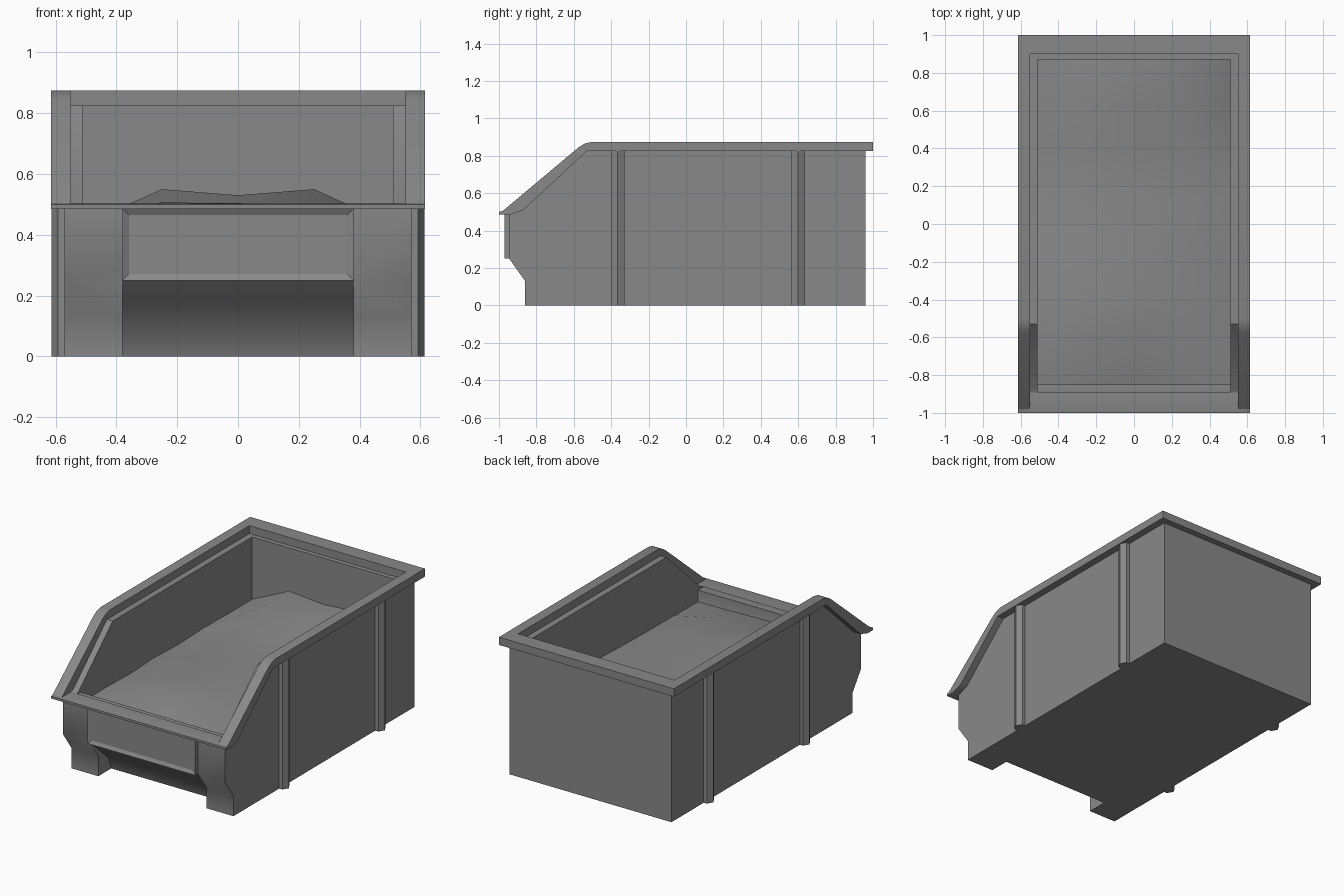
import bpy, bmesh, math, random

cube = bpy.data.objects.get("Cube")
if cube:
    bpy.data.objects.remove(cube, do_unlink=True)

# One grey plastic for everything
grey = bpy.data.materials.new("grey plastic")
grey.use_nodes = True
colour = (0.25, 0.25, 0.25, 1)
grey.diffuse_color = colour
grey.node_tree.nodes["Principled BSDF"].inputs["Base Color"].default_value = colour


def make(name, bm):
    bmesh.ops.recalc_face_normals(bm, faces=bm.faces)
    mesh = bpy.data.meshes.new(name)
    bm.to_mesh(mesh)
    bm.free()
    mesh.materials.append(grey)
    obj = bpy.data.objects.new(name, mesh)
    bpy.context.collection.objects.link(obj)
    return obj


def extrude_x(name, profile, half):
    """Extrude a (y, z) outline across x, from -half to +half."""
    bm = bmesh.new()
    face = bm.faces.new([bm.verts.new((-half, y, z)) for y, z in profile])
    out = bmesh.ops.extrude_face_region(bm, geom=[face])
    verts = [v for v in out["geom"] if isinstance(v, bmesh.types.BMVert)]
    bmesh.ops.translate(bm, verts=verts, vec=(2 * half, 0, 0))
    return make(name, bm)


def select(obj):
    bpy.ops.object.select_all(action="DESELECT")
    obj.select_set(True)
    bpy.context.view_layer.objects.active = obj


def carve(obj, cutter):
    mod = obj.modifiers.new("cut", "BOOLEAN")
    mod.operation, mod.solver, mod.object = "DIFFERENCE", "EXACT", cutter
    select(obj)
    bpy.ops.object.modifier_apply(modifier=mod.name)
    bpy.data.objects.remove(cutter, do_unlink=True)


def smooth(obj, degrees):
    select(obj)
    bpy.ops.object.shade_smooth_by_angle(angle=math.radians(degrees))


# Bin body: side outline, hollowed out, with a hand recess between the front feet
body = extrude_x("bin_body", [
    (0.96, 0), (0.96, 0.825), (-0.53, 0.825), (-0.87, 0.51), (-0.945, 0.485),
    (-0.945, 0.25), (-0.86, 0.13), (-0.86, 0)], 0.57)
carve(body, extrude_x("cavity", [
    (0.87, 0.04), (0.87, 1), (-1.1, 1), (-1.1, 0.495), (-0.85, 0.495),
    (-0.85, 0.35), (-0.68, 0.12), (-0.66, 0.04)], 0.51))
carve(body, extrude_x("hand_recess", [
    (-1.1, -0.1), (-1.1, 0.25), (-0.945, 0.25), (-0.86, 0.17), (-0.76, 0.08),
    (-0.73, 0), (-0.73, -0.1)], 0.38))
smooth(body, 40)

# Rim: overhanging band that follows the top and drops to the front lip
rim = extrude_x("rim", [
    (1, 0.825), (1, 0.875), (-0.5, 0.875), (-0.54, 0.866), (-0.575, 0.845),
    (-0.98, 0.505), (-1, 0.5), (-1, 0.485), (-0.94, 0.485), (-0.87, 0.51),
    (-0.53, 0.825)], 0.615)
carve(rim, extrude_x("rim_opening", [
    (0.9, 0), (0.9, 1), (-1.1, 1), (-1.1, 0.503), (-0.87, 0.503), (-0.87, 0)], 0.55))
smooth(rim, 25)

# Label panel with a sunken field
panel = extrude_x("label_panel", [
    (-0.94, 0.25), (-0.94, 0.486), (-0.97, 0.486), (-0.97, 0.25)], 0.38)
bm = bmesh.new()
bm.from_mesh(panel.data)
front = [f for f in bm.faces if f.normal.y < -0.9]
bmesh.ops.inset_region(bm, faces=front, thickness=0.03)
bmesh.ops.translate(bm, verts=front[0].verts, vec=(0, 0.012, 0))
bm.to_mesh(panel.data)
bm.free()

# Pointed upright ribs on both sides
for side, label in ((1, "left"), (-1, "right")):
    for y, place in ((-0.365, "front"), (0.6, "back")):
        bm = bmesh.new()
        outline = [(0.565, -0.036), (0.592, -0.036), (0.613, 0),
                   (0.592, 0.036), (0.565, 0.036)]
        face = bm.faces.new([bm.verts.new((side * x, y + d, 0)) for x, d in outline])
        out = bmesh.ops.extrude_face_region(bm, geom=[face])
        top = [v for v in out["geom"] if isinstance(v, bmesh.types.BMVert)]
        bmesh.ops.translate(bm, verts=top, vec=(0, 0, 0.826))
        make(f"{place}_{label}_rib", bm)

# Loose contents: a gently uneven heap, higher in the middle than at the walls
random.seed(4)
bm = bmesh.new()
columns, rows = (-0.515, -0.25, 0, 0.25, 0.515), 8
grid = []
for j in range(rows):
    y = -0.86 + 1.74 * j / (rows - 1)
    line = []
    for x in columns:
        z = 0.43 + random.uniform(-0.01, 0.01)
        if abs(x) < 0.5 and j > 0:
            z = 0.49 + random.uniform(-0.02, 0.02)
            if j >= rows - 2:
                z = 0.55 if x else 0.53
        line.append(bm.verts.new((x, y, z)))
    grid.append(line)
for a, b in zip(grid, grid[1:]):
    for i in range(len(columns) - 1):
        bm.faces.new((a[i], a[i + 1], b[i + 1], b[i]))
heap = make("contents", bm)
smooth(heap, 60)
bpy.ops.object.select_all(action="DESELECT")
